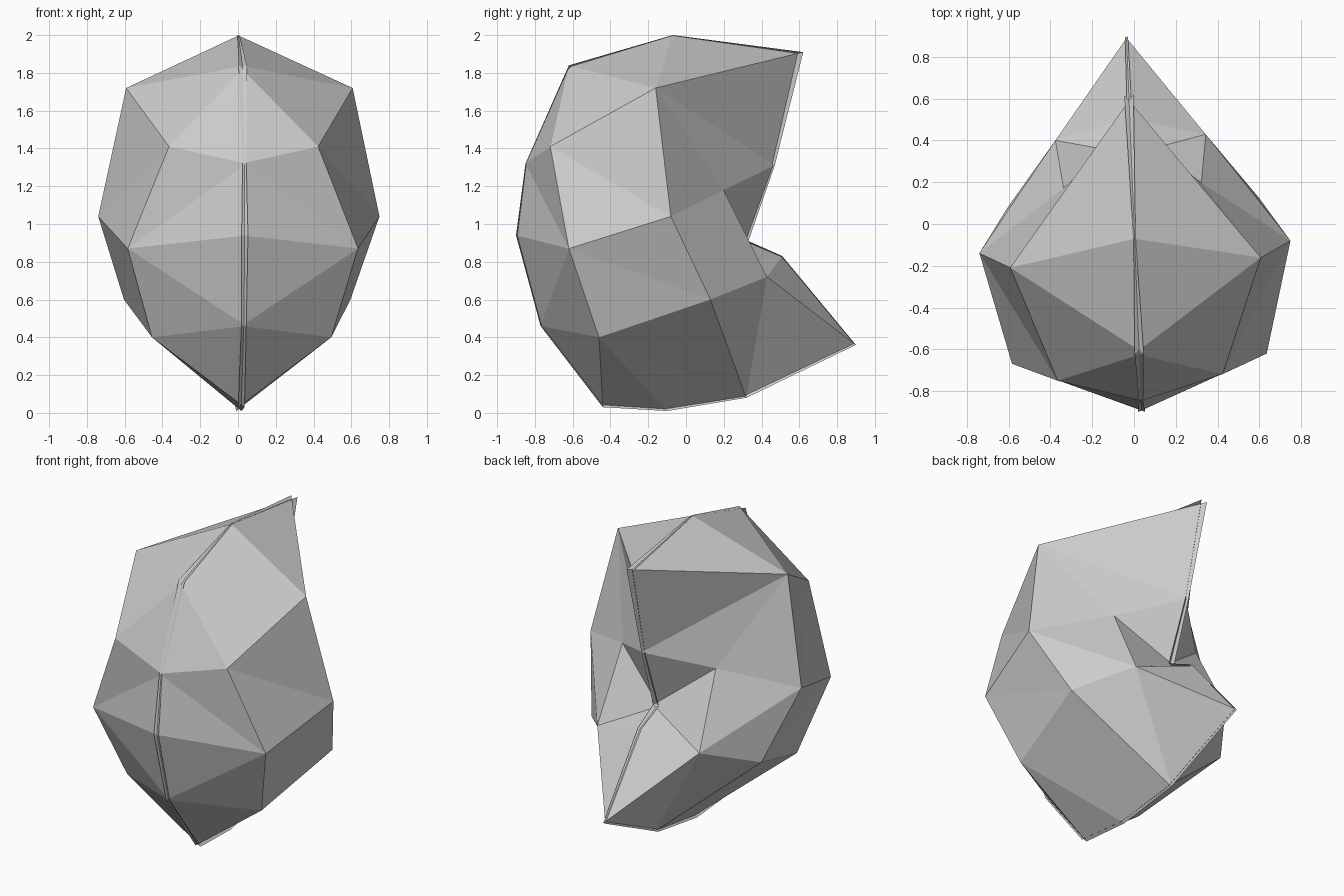
import bpy, bmesh

if "Cube" in bpy.data.objects:
    bpy.data.objects.remove(bpy.data.objects["Cube"])

# Centre outline in the side plane: overlap past the seam, y, z
OUTLINE = [
    (.005, -.07, 2.00), (.022, -.62, 1.84), (.010, -.85, 1.32), (.017, -.90, .94),
    (.013, -.77, .46), (.017, -.44, .03), (.014, -.10, .01), (.010, .32, .08),
    (.007, .90, .36), (.012, .51, .83), (.020, .33, .91), (.012, .47, 1.31),
    (.022, .62, 1.91)]

# Facet corners on the side of the shell
SIDE = {
    "A": (.60, -.185, 1.72), "B": (.395, -.735, 1.41), "C": (.745, -.11, 1.04),
    "D": (.61, -.645, .87), "E": (.60, .105, .60), "F": (.475, -.48, .40),
    "G": (.36, .415, .72), "H": (.33, .185, 1.18)}

# Triangle fans: hub corner -> ring of neighbours (counter-clockwise)
FANS = {
    "A": [11, 12, 0, 1, "B", "C", "H", 11],
    "B": [1, 2],
    "D": ["B", 2, 3, 4, "F", "E", "C", "B"],
    "F": [4, 5, 6, 7, "E"],
    "G": ["C", "E", 7, 8, 9, 10, "H", "C"],
    "H": [10, 11]}

bm = bmesh.new()
v = {i: bm.verts.new((-o, y, z)) for i, (o, y, z) in enumerate(OUTLINE)}
v.update({k: bm.verts.new(p) for k, p in SIDE.items()})
for hub, ring in FANS.items():
    for a, b in zip(ring, ring[1:]):
        bm.faces.new((v[hub], v[a], v[b]))

mesh = bpy.data.meshes.new("faceted_shell")
bm.to_mesh(mesh)
bm.free()
shell = bpy.data.objects.new("faceted_shell", mesh)
bpy.context.collection.objects.link(shell)

# Second half: mirrored, halves cross slightly at the seam
mirror = shell.modifiers.new("other_half", "MIRROR")
mirror.use_mirror_merge = False
shell.rotation_euler.z = .04
